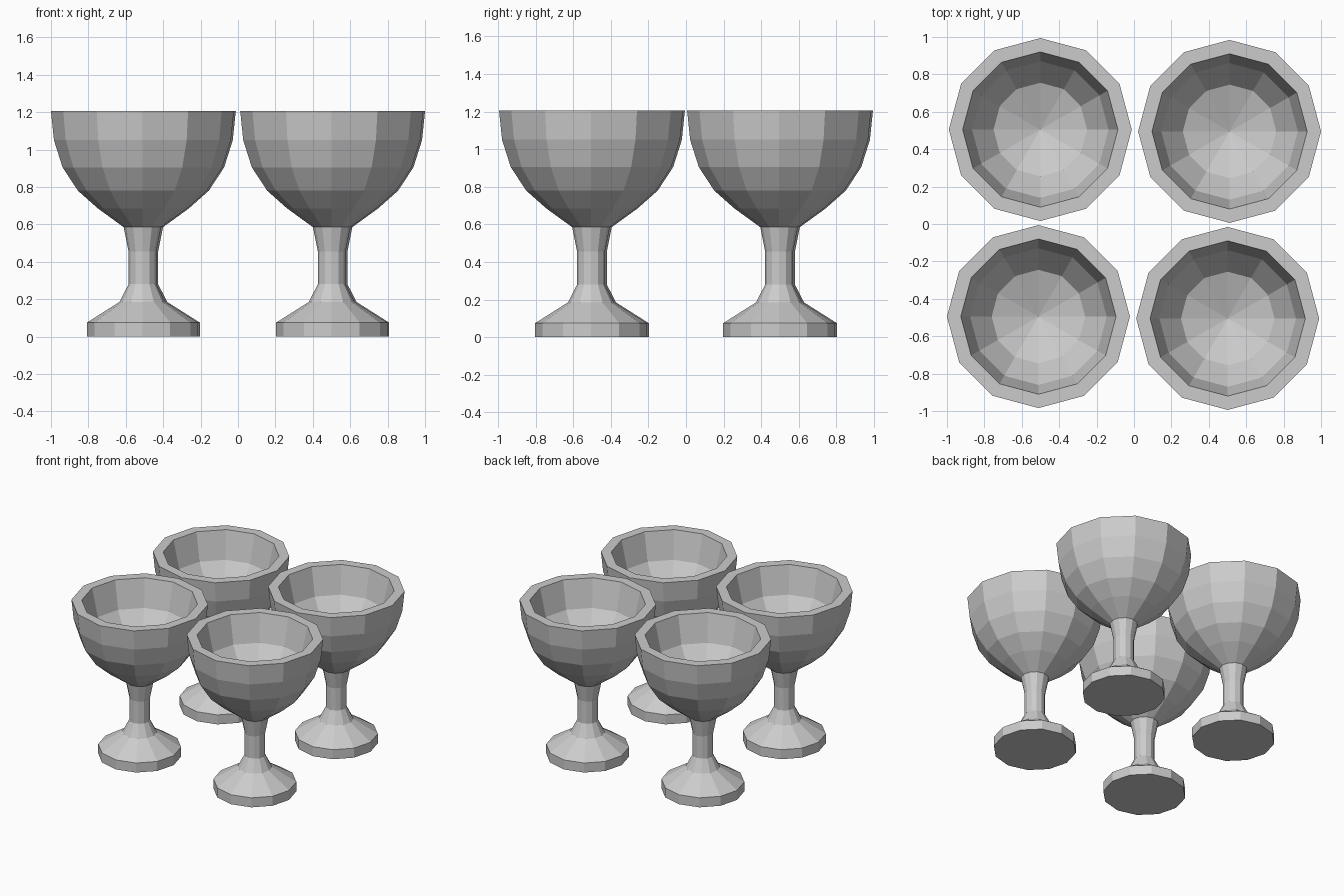
import bpy
import bmesh
import math

if "Cube" in bpy.data.objects:
    bpy.data.objects.remove(bpy.data.objects["Cube"])

SIDES = 12

# Half-section (radius, height): underside of foot, stem, outer bowl, rim, bowl interior
PROFILE = [
    (0, 0), (0.297, 0), (0.297, 0.075), (0.123, 0.185), (0.074, 0.28),
    (0.074, 0.455), (0.1, 0.585), (0.238, 0.685), (0.345, 0.78),
    (0.427, 0.905), (0.473, 1.05), (0.489, 1.205),
    (0.415, 1.205), (0.365, 0.99), (0.25, 0.84), (0, 0.75),
]


def lathe(name, profile, location):
    """Turn a half-section around z into a closed, flat-shaded mesh."""
    bm = bmesh.new()
    verts = [bm.verts.new((r, 0, z)) for r, z in profile]
    edges = [bm.edges.new(pair) for pair in zip(verts, verts[1:])]
    bmesh.ops.spin(bm, geom=verts + edges, cent=(0, 0, 0), axis=(0, 0, 1),
                   angle=2 * math.pi, steps=SIDES)
    bmesh.ops.remove_doubles(bm, verts=bm.verts, dist=0.0005)
    bmesh.ops.recalc_face_normals(bm, faces=bm.faces)
    mesh = bpy.data.meshes.new(name)
    bm.to_mesh(mesh)
    bm.free()
    obj = bpy.data.objects.new(name, mesh)
    obj.location = location
    bpy.context.collection.objects.link(obj)
    return obj


# Four goblets in a slightly skewed square
PLACES = {
    "goblet_back_left": (-0.501, 0.505, 0),
    "goblet_back_right": (0.511, 0.495, 0),
    "goblet_front_left": (-0.511, -0.495, 0),
    "goblet_front_right": (0.501, -0.505, 0),
}
for name, place in PLACES.items():
    lathe(name, PROFILE, place)
